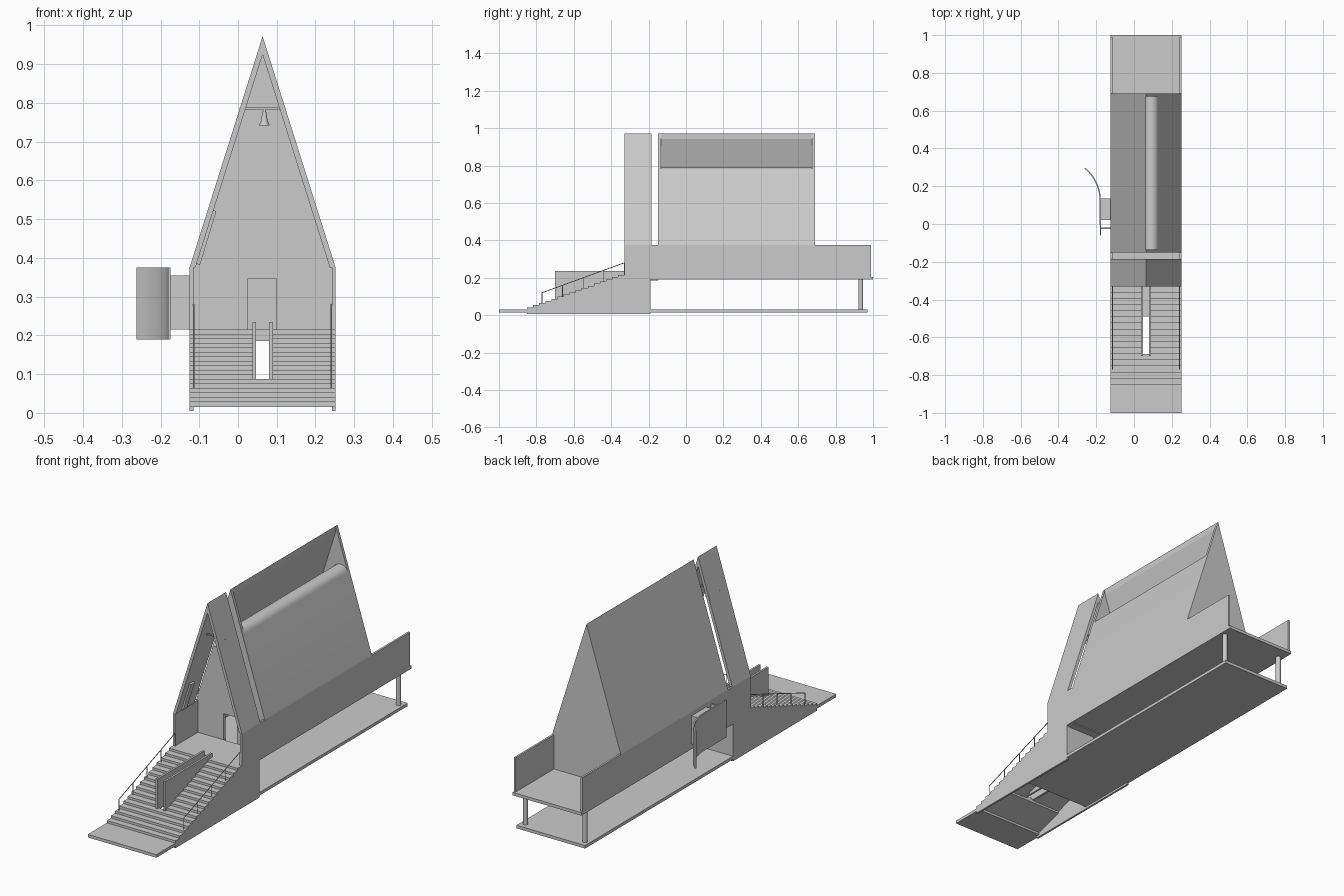
import bpy
import math
from mathutils import Vector

cube = bpy.data.objects.get("Cube")
if cube:
    bpy.data.objects.remove(cube, do_unlink=True)

grey = bpy.data.materials.new("plain_grey")
grey.use_nodes = True
grey.diffuse_color = (0.6, 0.6, 0.6, 1)
grey.node_tree.nodes["Principled BSDF"].inputs["Base Color"].default_value = (0.6, 0.6, 0.6, 1)

# Main dimensions
LEFT, RIGHT, MID = -0.125, 0.252, 0.0635
EAVE, APEX, WALL = 0.375, 0.972, 0.01
FLOOR = 0.205
SLOPE = (RIGHT - MID) / (APEX - EAVE)


def finish(name, verts, faces):
    mesh = bpy.data.meshes.new(name)
    mesh.from_pydata(verts, [], faces)
    mesh.materials.append(grey)
    obj = bpy.data.objects.new(name, mesh)
    bpy.context.collection.objects.link(obj)
    return obj


def prism(name, profile, low, high, axis="y"):
    """Extrude an (x, z), (y, z) or (x, y) profile along y, x or z."""
    place = {"y": lambda p, d: (p[0], d, p[1]),
             "x": lambda p, d: (d, p[0], p[1]),
             "z": lambda p, d: (p[0], p[1], d)}[axis]
    n = len(profile)
    area = sum(profile[i - 1][0] * profile[i][1] - profile[i][0] * profile[i - 1][1] for i in range(n))
    if (area > 0) == (axis == "y"):
        profile = profile[::-1]
    verts = [place(p, low) for p in profile] + [place(p, high) for p in profile]
    faces = [tuple(range(n))[::-1], tuple(range(n, 2 * n))]
    faces += [(i, (i + 1) % n, n + (i + 1) % n, n + i) for i in range(n)]
    return finish(name, verts, faces)


def box(name, x, y, z):
    return prism(name, [(x[0], z[0]), (x[1], z[0]), (x[1], z[1]), (x[0], z[1])], *y)


def rod(name, a, b, radius, sides=12):
    a, b = Vector(a), Vector(b)
    bpy.ops.mesh.primitive_cylinder_add(vertices=sides, radius=radius, depth=(b - a).length,
                                        location=(a + b) / 2)
    obj = bpy.context.object
    obj.name = name
    obj.rotation_euler = (b - a).to_track_quat("Z", "Y").to_euler()
    obj.data.materials.append(grey)
    return obj


def smooth(obj):
    bpy.ops.object.select_all(action="DESELECT")
    obj.select_set(True)
    bpy.context.view_layer.objects.active = obj
    bpy.ops.object.shade_smooth_by_angle(angle=math.radians(30))


def ribbon(points, thickness):
    """Closed outline that thickens an open path to its right."""
    pts = [Vector(p) for p in points]
    inner = []
    for i, p in enumerate(pts):
        t = (pts[min(i + 1, len(pts) - 1)] - pts[max(i - 1, 0)]).normalized()
        inner.append(p + Vector((t.y, -t.x)) * thickness)
    return [tuple(p) for p in pts + inner[::-1]]


def roof_x(z, side):
    return MID + side * (APEX - z) * SLOPE


# Ground slab in two pieces, with a pit below the stairs
box("front_ground_slab", (LEFT, RIGHT), (-1, -0.83), (0.015, 0.03))
box("rear_ground_slab", (LEFT + WALL, RIGHT - WALL), (-0.49, -0.19), (0.015, 0.03))
box("long_ground_slab", (LEFT, RIGHT), (-0.19, 0.97), (0.015, 0.03))

# Stairs: stepped strip, split around a central passage
STEPS, Y0, Y1, Z0, Z1 = 16, -0.85, -0.33, 0.03, 0.215
RUN, RISE = (Y1 - Y0) / STEPS, (Z1 - Z0) / STEPS


def stepped(first, last):
    top = []
    for i in range(first, last):
        y, z = Y0 + i * RUN, Z0 + i * RISE
        top += [(y, z), (y, z + RISE)]
    return top + [(Y0 + last * RUN, Z0 + last * RISE)]


def stair(name, first, last, x0, x1):
    under = [(Y0 + last * RUN, Z0 + last * RISE - 0.02), (Y0 + first * RUN, Z0 + first * RISE - 0.01)]
    prism(name, stepped(first, last) + under, x0, x1, "x")


SPLIT = 5
PASSAGE = ((0.037, 0.047), (0.08, 0.09))
stair("lower_stairs", 0, SPLIT, LEFT + WALL, RIGHT - WALL)
stair("right_stairs", SPLIT, STEPS, LEFT + WALL, PASSAGE[0][0])
stair("left_stairs", SPLIT, STEPS, PASSAGE[1][1], RIGHT - WALL)
for label, span in zip(("right", "left"), PASSAGE):
    box(label + "_passage_wall", span, (-0.7, -0.33), (0.08, 0.235))

for label, x in (("right", LEFT), ("left", RIGHT - WALL)):
    # Base walls below the porch, stepped along the stairs
    prism(label + "_base_wall", stepped(0, STEPS) + [(-0.19, 0.215), (-0.19, 0.005), (Y0, 0.005)],
          x, x + WALL, "x")
    # Long side walls of the hall and terrace
    box(label + "_side_wall", (x, x + WALL), (-0.33, 0.99), (0.19, EAVE))
    # Handrails
    rail_x = x + WALL / 2 + (0.006 if label == "right" else -0.006)
    rod(label + "_handrail", (rail_x, -0.77, 0.12), (rail_x, -0.33, 0.28), 0.002, 6)
    for i in range(5):
        y = -0.77 + i * 0.11
        top = 0.12 + (y + 0.77) * 0.16 / 0.44
        rod(label + "_rail_post", (rail_x, y, top - 0.066), (rail_x, y, top), 0.002, 6)

# Porch floor and walls under it
box("porch_floor", (LEFT + WALL, RIGHT - WALL), (-0.33, -0.15), (0.185, 0.215))
box("right_under_wall", (LEFT + WALL, PASSAGE[0][0]), (-0.2, -0.19), (0.015, 0.185))
box("left_under_wall", (PASSAGE[1][1], RIGHT - WALL), (-0.2, -0.19), (0.015, 0.185))

# Porch roof: folded shell open at both ends
T = 0.015
prism("porch_roof", [(LEFT, EAVE), (MID, APEX), (RIGHT, EAVE), (RIGHT - T, EAVE),
                     (MID, APEX - T / SLOPE), (LEFT + T, EAVE)], -0.33, -0.185)

# Bell on its bar and the sloping wall panel
box("bell_bar", (roof_x(0.785, -1), roof_x(0.785, 1)), (-0.275, -0.267), (0.783, 0.788))
bell_shape = [(0.003, 0.783), (0.006, 0.772), (0.008, 0.755), (0.014, 0.742)]
SIDES = 16
verts = [(0.068 + r * math.cos(a), -0.271 + r * math.sin(a), z) for r, z in bell_shape
         for a in (2 * math.pi * k / SIDES for k in range(SIDES))]
faces = [(j * SIDES + (k + 1) % SIDES, j * SIDES + k, (j + 1) * SIDES + k, (j + 1) * SIDES + (k + 1) % SIDES)
         for j in range(len(bell_shape) - 1) for k in range(SIDES)]
faces = [f[::-1] for f in faces] + [tuple(range(SIDES))]
smooth(finish("bell", verts, [f[::-1] for f in faces]))
prism("sloping_panel", [(-0.108, 0.385), (-0.066, 0.525), (-0.056, 0.52), (-0.098, 0.382)], -0.29, -0.26)

# Hall floor, gable walls and doorway
box("hall_and_terrace_floor", (LEFT, RIGHT), (-0.19, 1), (0.19, FLOOR))
GABLE = [(LEFT, EAVE), (MID, APEX), (RIGHT, EAVE)]
prism("rear_gable", [(RIGHT - WALL, FLOOR), (LEFT + WALL, FLOOR)] + GABLE, 0.675, 0.69)
DOOR = (0.025, 0.1, 0.345)
prism("front_gable", [(LEFT + WALL, FLOOR)] + GABLE + [(RIGHT - WALL, FLOOR), (DOOR[1], FLOOR),
      (DOOR[1], DOOR[2]), (DOOR[0], DOOR[2]), (DOOR[0], FLOOR)], -0.15, -0.135)

# Hall roof: flat right slope, left slope rolling over below the ridge
prism("right_roof_slope", [(LEFT, EAVE), (MID, APEX), (MID, APEX - 0.03), (LEFT + 0.01, EAVE)],
      -0.15, 0.69)
RADIUS, CENTRE_Z = 0.04, 0.75
tilt = math.atan(SLOPE)
centre_x = roof_x(CENTRE_Z + RADIUS * math.sin(tilt), 1) - RADIUS * math.cos(tilt)
arc = [tilt + (math.pi - tilt) * k / 16 for k in range(17)]
curve = [(centre_x + RADIUS * math.cos(a), CENTRE_Z + RADIUS * math.sin(a)) for a in arc]
path = [(0.0, 0.72), (0.04, 0.725)] + curve[::-1] + [(RIGHT, EAVE)]
smooth(prism("left_rolled_roof", ribbon(path, 0.008), -0.136, 0.676))

# Terrace posts
for x in (LEFT + 0.025, RIGHT - 0.025):
    smooth(rod("terrace_post", (x, 0.935, 0.03), (x, 0.935, 0.19), 0.012, 20))

# Curved side screen with its connecting bay
R = 0.2
bend = [(-0.375 + R * math.cos(a) , 0.12 + R * math.sin(a) * 1.1)
        for a in (math.radians(54) * k / 12 for k in range(13))]
smooth(prism("curved_screen", ribbon([(-0.174, -0.06)] + bend, -0.007), 0.19, EAVE, "z"))
box("screen_bay", (-0.175, LEFT), (0.02, 0.135), (0.215, 0.355))
box("screen_bracket", (-0.175, LEFT), (-0.026, -0.018), (0.215, 0.355))
